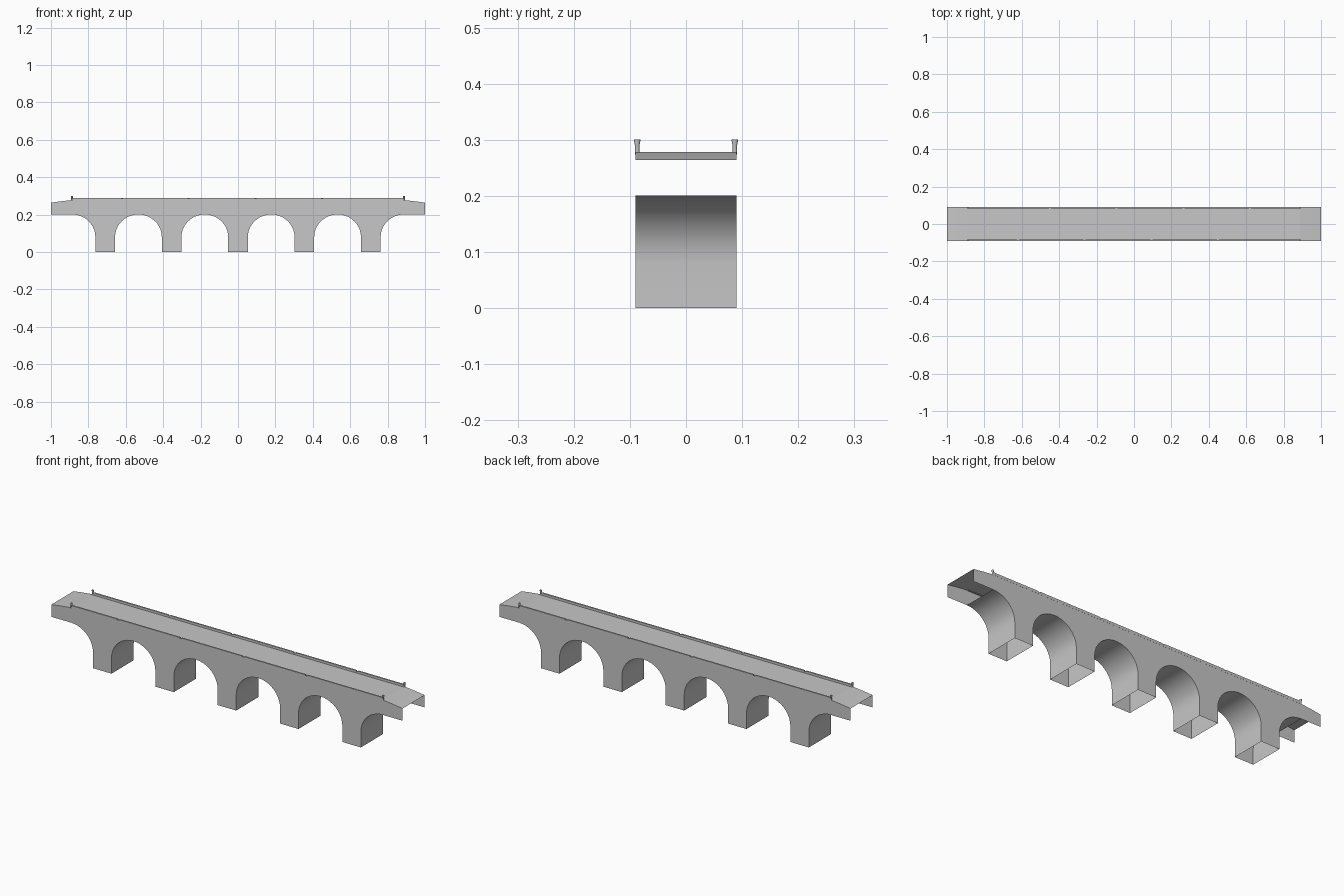
import bpy, bmesh, math

if "Cube" in bpy.data.objects:
    bpy.data.objects.remove(bpy.data.objects["Cube"])

W = 0.09            # half width of the bridge
SPACING = 0.355     # distance between pier centres
PIER = 0.0525       # half width of a pier
SPRING, CROWN = 0.08, 0.201
RAMP = 2.5 * SPACING    # where the level deck meets the ramps
SEGS = 20

stone = bpy.data.materials.new("grey stone")
stone.diffuse_color = (0.57, 0.57, 0.57, 1)
stone.use_nodes = True
stone.node_tree.nodes["Principled BSDF"].inputs["Base Color"].default_value = stone.diffuse_color


def make_object(name, bm):
    mesh = bpy.data.meshes.new(name)
    bm.to_mesh(mesh)
    bm.free()
    mesh.materials.append(stone)
    obj = bpy.data.objects.new(name, mesh)
    bpy.context.collection.objects.link(obj)
    return obj


def strip(name, points, smooth=False):
    """Sweep an xz path across the width of the bridge."""
    bm = bmesh.new()
    rows = [[bm.verts.new((x, y, z)) for y in (-W, W)] for x, z in points]
    for a, b in zip(rows, rows[1:]):
        bm.faces.new((a[0], a[1], b[1], b[0])).smooth = smooth
    return make_object(name, bm)


def add_box(bm, lo, hi):
    verts = bmesh.ops.create_cube(bm, size=1)["verts"]
    for v in verts:
        v.co = [l + (c + 0.5) * (h - l) for c, l, h in zip(v.co, lo, hi)]


# Underside curves: half arch, four full arches, half arch
A = SPACING / 2 - PIER


def arch(cx, start, end, n):
    pts = []
    for i in range(n + 1):
        t = start + (end - start) * i / n
        pts.append((cx + A * math.cos(t), SPRING + (CROWN - SPRING) * math.sin(t)))
    return pts


vaults = []
for i in range(6):
    cx = (i - 2.5) * SPACING
    first, last = i == 0, i == 5
    pts = arch(cx, math.pi / 2 if first else math.pi,
               math.pi / 2 if last else 0, SEGS // 2 if first or last else SEGS)
    if not first:
        pts.insert(0, (cx - A, 0))
    if not last:
        pts.append((cx + A, 0))
    vaults.append(pts)
    strip(f"arch_vault_{i + 1}", pts, smooth=True)

# Deck with a short ramp at each end
ramp = [(1, 0.264), (0.95, 0.271), (RAMP, 0.278)]
strip("deck", ramp + [(-x, z) for x, z in reversed(ramp)])


def deck_height(x):
    x = abs(x)
    for (x1, z1), (x0, z0) in zip(ramp, ramp[1:]):
        if x > x0:
            return z0 + (z1 - z0) * (x - x0) / (x1 - x0)
    return ramp[-1][1]


# Side walls: upright panels between the underside and the deck
underside = ([(-1, CROWN), (-0.95, CROWN)] + [p for v in vaults for p in v]
             + [(0.95, CROWN), (1, CROWN)])
for name, y in (("front_wall", -W), ("back_wall", W)):
    bm = bmesh.new()
    for (x0, z0), (x1, z1) in zip(underside, underside[1:]):
        if x1 - x0 < 1e-5:
            continue
        quad = [(x0, y, z0), (x1, y, z1), (x1, y, deck_height(x1)), (x0, y, deck_height(x0))]
        bm.faces.new([bm.verts.new(p) for p in (quad if y < 0 else quad[::-1])])
    bmesh.ops.remove_doubles(bm, verts=bm.verts, dist=1e-5)
    make_object(name, bm)

# Parapets with narrow joints, mirrored end for end
for name, s in (("front_parapet", -1), ("back_parapet", 1)):
    joints = sorted(s * x for x in (-0.45, -0.093, 0.264, 0.62))
    stops = [-RAMP] + joints + [RAMP]
    ys = sorted((s * (W - 0.007), s * (W + 0.0005)))
    bm = bmesh.new()
    add_box(bm, (-RAMP, ys[0], 0.276), (RAMP, ys[1], 0.286))
    for a, b in zip(stops, stops[1:]):
        add_box(bm, (a + 0.005, ys[0], 0.286), (b - 0.005, ys[1], 0.29))
    make_object(name, bm)

# Round posts at the parapet ends, flaring towards the top
post = [(0.004, 0.274), (0.0042, 0.291), (0.0055, 0.297), (0.0055, 0.301)]
for sx, side in ((-1, "left"), (1, "right")):
    for sy, face_name in ((-1, "front"), (1, "back")):
        bm = bmesh.new()
        rings = []
        for r, z in post:
            rings.append([bm.verts.new((sx * RAMP + r * math.cos(k * math.pi / 6),
                                        sy * (W - 0.003) + r * math.sin(k * math.pi / 6), z))
                          for k in range(12)])
        for a, b in zip(rings, rings[1:]):
            for k in range(12):
                j = (k + 1) % 12
                bm.faces.new((a[k], a[j], b[j], b[k])).smooth = True
        bm.faces.new(rings[-1])
        make_object(f"{face_name}_{side}_post", bm)
